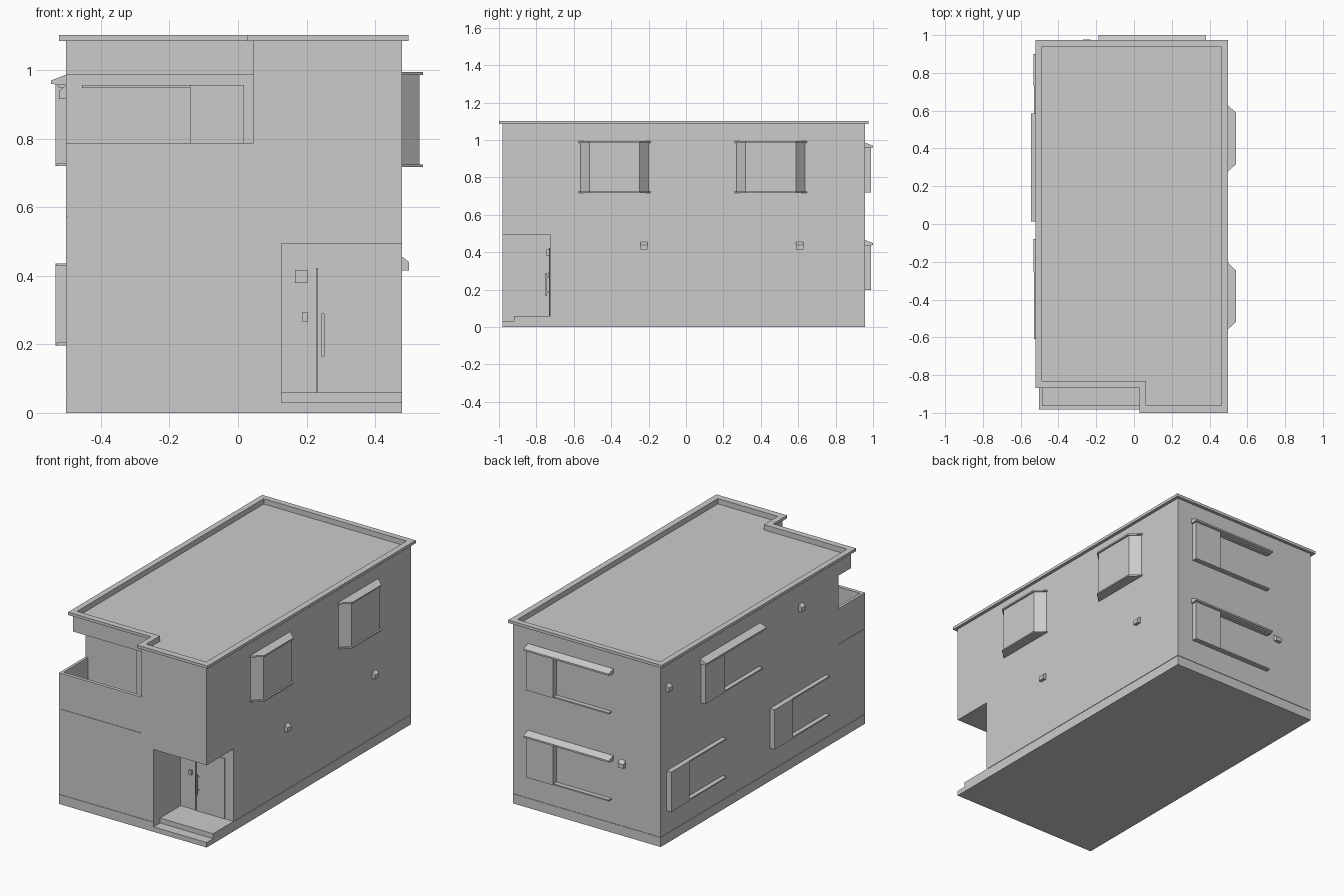
import bpy, bmesh
from mathutils import Vector

if "Cube" in bpy.data.objects:
    bpy.data.objects.remove(bpy.data.objects["Cube"])


def prism(name, pts, axis, a, b):
    """Extrude a flat outline along an axis: z uses (x,y), x uses (y,z), y uses (x,z)."""
    place = {'z': lambda p, t: (p[0], p[1], t),
             'x': lambda p, t: (t, p[0], p[1]),
             'y': lambda p, t: (p[0], t, p[1])}[axis]
    bm = bmesh.new()
    face = bm.faces.new([bm.verts.new(place(p, a)) for p in pts])
    out = bmesh.ops.extrude_face_region(bm, geom=[face])
    moved = [v for v in out['geom'] if isinstance(v, bmesh.types.BMVert)]
    step = Vector(place((0, 0), b - a))
    bmesh.ops.translate(bm, vec=step, verts=moved)
    bmesh.ops.recalc_face_normals(bm, faces=bm.faces[:])
    me = bpy.data.meshes.new(name)
    bm.to_mesh(me)
    bm.free()
    ob = bpy.data.objects.new(name, me)
    bpy.context.collection.objects.link(ob)
    return ob


def box(name, x0, x1, y0, y1, z0, z1):
    return prism(name, [(x0, y0), (x1, y0), (x1, y1), (x0, y1)], 'z', z0, z1)


def cut(ob, cutter):
    mod = ob.modifiers.new("cut", 'BOOLEAN')
    mod.operation = 'DIFFERENCE'
    mod.solver = 'EXACT'
    mod.object = cutter
    bpy.context.view_layer.objects.active = ob
    bpy.ops.object.modifier_apply(modifier=mod.name)
    bpy.data.objects.remove(cutter)


def ell(x0, x1, y0, y1, nx, ny):
    """Rectangle with its front left corner notched out."""
    return [(nx, y0), (x1, y0), (x1, y1), (x0, y1), (x0, ny), (nx, ny)]


L, R, F, B = -.502, .479, -.981, .957      # wall planes
PORCH_Y, BALC_Y, BALC_X = -.725, -.73, .045

# House body
body = box("house_body", L, R, F, B, 0, 1.085)
# Corner porch with its two steps
cut(body, prism("cutter", [(-2, .03), (-.92, .03), (-.92, .06), (PORCH_Y, .06),
                           (PORCH_Y, .494), (-2, .494)], 'x', .127, 1))
# Balcony opening, well, and notch in front of the overhead beam
cut(body, box("cutter", -1, BALC_X, -2, BALC_Y, .787, .985))
cut(body, box("cutter", L + .017, BALC_X, F + .021, BALC_Y, .6, .9))
cut(body, box("cutter", -1, BALC_X, -2, -.85, .9, 2))
# Sunken roof deck
inner = ell(-.487, .461, -.96, .94, .063, -.83)
cut(body, prism("cutter", inner, 'z', 1.07, 1.2))
# Shallow grooves: balcony band and foundation line
g = .003
cut(body, box("cutter", -1, BALC_X, -2, F + g, .571, .575))
cut(body, box("cutter", -1, L + g, -2, BALC_Y, .571, .575))
cut(body, box("cutter", -1, .12, -2, F + g, .057, .06))
cut(body, box("cutter", -1, L + g, -2, 2, .057, .06))
cut(body, box("cutter", -1, 1, B - g, 2, .057, .06))
cut(body, box("cutter", R - g, 1, PORCH_Y + .01, 2, .057, .06))

# Roof coping ring
coping = prism("roof_coping", ell(-.522, .498, -1, .975, .028, -.867), 'z', 1.085, 1.102)
cut(coping, prism("cutter", inner, 'z', 1, 1.2))


def wall_part(name, side, u0, u1, prof):
    """Extrude a (depth, z) profile along the left, right or back wall."""
    e = .002
    if side == 'back':
        return prism(name, [(B + d if d else B - e, z) for d, z in prof], 'x', u0, u1)
    if side == 'left':
        return prism(name, [(L - d if d else L + e, z) for d, z in prof], 'y', u0, u1)
    return prism(name, [(R + d if d else R - e, z) for d, z in prof], 'y', u0, u1)


def slab(d, z0, z1):
    return [(0, z0), (d, z0), (d, z1), (0, z1)]


def shutter_window(name, side, box0, box1, end, z0, z1, hood):
    """Shutter case at one end, rails to the far end, optional sloping hood."""
    wall_part(name + "_shutter_case", side, box0, box1, slab(.031, z0, z1))
    lo, hi = min(end, box0), max(end, box1)
    wall_part(name + "_sill", side, lo, hi, slab(.027, z0, z0 + .008))
    wall_part(name + "_top_rail", side, lo, hi, slab(.022 if hood else .027, z1 - .008, z1))
    if hood:
        wall_part(name + "_hood", side, lo - .012, hi + .01,
                  [(0, z1), (.02, z1 - .001), (.043, z1 + .003), (.043, z1 + .013), (0, z1 + .03)])


shutter_window("left_lower_back_window", 'left', .73, .9, .37, .197, .436, False)
shutter_window("left_lower_front_window", 'left', -.255, -.08, -.61, .197, .436, False)
shutter_window("left_upper_window", 'left', .39, .575, .025, .72, .957, True)
shutter_window("back_lower_window", 'back', .19, .37, -.175, .197, .436, True)
shutter_window("back_upper_window", 'back', .19, .37, -.175, .72, .957, True)

# Balcony window
box("balcony_shutter_case", -.14, .017, BALC_Y - .031, BALC_Y + .002, .61, .957)
box("balcony_window_rail", -.455, -.14, BALC_Y - .025, BALC_Y + .002, .948, .957)

# Bay windows on the right wall
for name, y in (("front_bay", -.382), ("rear_bay", .453)):
    def bay(part, x, wall, outer, z0, z1):
        prism(name + part, [(R - .002, y - wall), (x, y - outer),
                            (x, y + outer), (R - .002, y + wall)], 'z', z0, z1)
    bay("_window", .53, .184, .134, .725, .985)
    bay("_sill", .54, .195, .136, .717, .725)
    bay("_cap", .54, .195, .136, .985, .994)

# Vent hoods
for name, side, u, z in (("right_front_vent", 'right', -.224, .415),
                         ("right_rear_vent", 'right', .608, .415),
                         ("left_rear_vent", 'left', .89, .915),
                         ("left_front_vent", 'left', -.37, .915),
                         ("back_vent", 'back', -.25, .415)):
    wall_part(name, side, u - .019, u + .019, [(0, z), (.02, z), (.02, z + .025), (0, z + .042)])

# Front door, handle, mailbox and intercom
P = PORCH_Y + .002
box("door_frame_strip", .228, .233, P - .01, P, .06, .422)
box("front_door", .236, .42, P - .006, P, .06, .422)
box("door_handle", .244, .252, -.752, -.742, .165, .29)
for z in (.185, .265):
    box("handle_mount", .246, .25, -.744, P, z, z + .008)
box("mailbox", .166, .203, -.745, P, .379, .417)
box("intercom", .186, .204, -.737, P, .267, .293)
